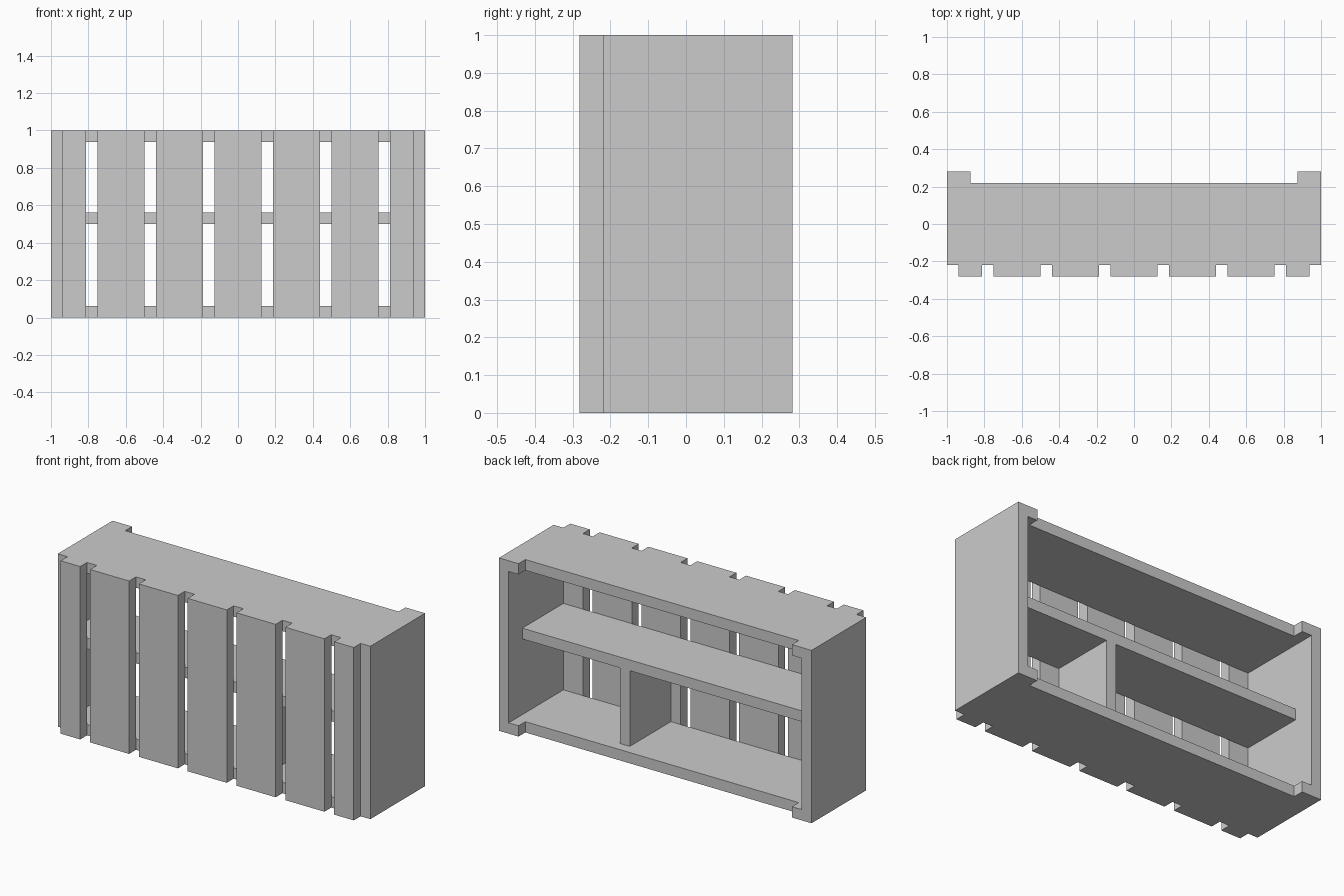
import bpy, bmesh

if "Cube" in bpy.data.objects:
    bpy.data.objects.remove(bpy.data.objects["Cube"])

U = 1 / 16           # board thickness
FRONT = -3.5 * U     # front of the case
BACK = 4.5 * U       # back of the side panels
SLAT_FRONT = -4.5 * U


def extrude_outline(name, outline, z0, z1):
    """Make a flat board from an xy outline, raised from z0 to z1."""
    bm = bmesh.new()
    face = bm.faces.new([bm.verts.new((x, y, z0)) for x, y in outline])
    top = bmesh.ops.extrude_face_region(bm, geom=[face])["geom"]
    verts = [v for v in top if isinstance(v, bmesh.types.BMVert)]
    bmesh.ops.translate(bm, verts=verts, vec=(0, 0, z1 - z0))
    bmesh.ops.recalc_face_normals(bm, faces=bm.faces)
    mesh = bpy.data.meshes.new(name)
    bm.to_mesh(mesh)
    bm.free()
    obj = bpy.data.objects.new(name, mesh)
    bpy.context.collection.objects.link(obj)
    return obj


def board(name, x0, x1, y0, y1, z0, z1):
    return extrude_outline(name, [(x0, y0), (x1, y0), (x1, y1), (x0, y1)], z0, z1)


# Side panels, mirrored across x
side = board("side_panels", 15 * U, 1, FRONT, BACK, 0, 1)
side.modifiers.new("Mirror", 'MIRROR')

# Top and bottom boards with a small tab at each back corner
half = [(15 * U, FRONT), (15 * U, BACK), (14 * U, BACK), (14 * U, 3.5 * U)]
outline = half + [(-x, y) for x, y in reversed(half)]
extrude_outline("bottom_board", outline, 0, U)
extrude_outline("top_board", outline, 15 * U, 1)

# Recessed middle shelf and the divider below it
board("middle_shelf", -15 * U, 15 * U, FRONT, 2.5 * U, 8 * U, 9 * U)
board("lower_divider", 4 * U, 5 * U, FRONT, 2.5 * U, U, 8 * U)

# Front slats: five wide ones, with a narrow one at each end
for i in range(-2, 3):
    board(f"wide_slat_{i + 3}", (5 * i - 2) * U, (5 * i + 2) * U, SLAT_FRONT, FRONT, 0, 1)
end = board("end_slats", 13 * U, 15 * U, SLAT_FRONT, FRONT, 0, 1)
end.modifiers.new("Mirror", 'MIRROR')
